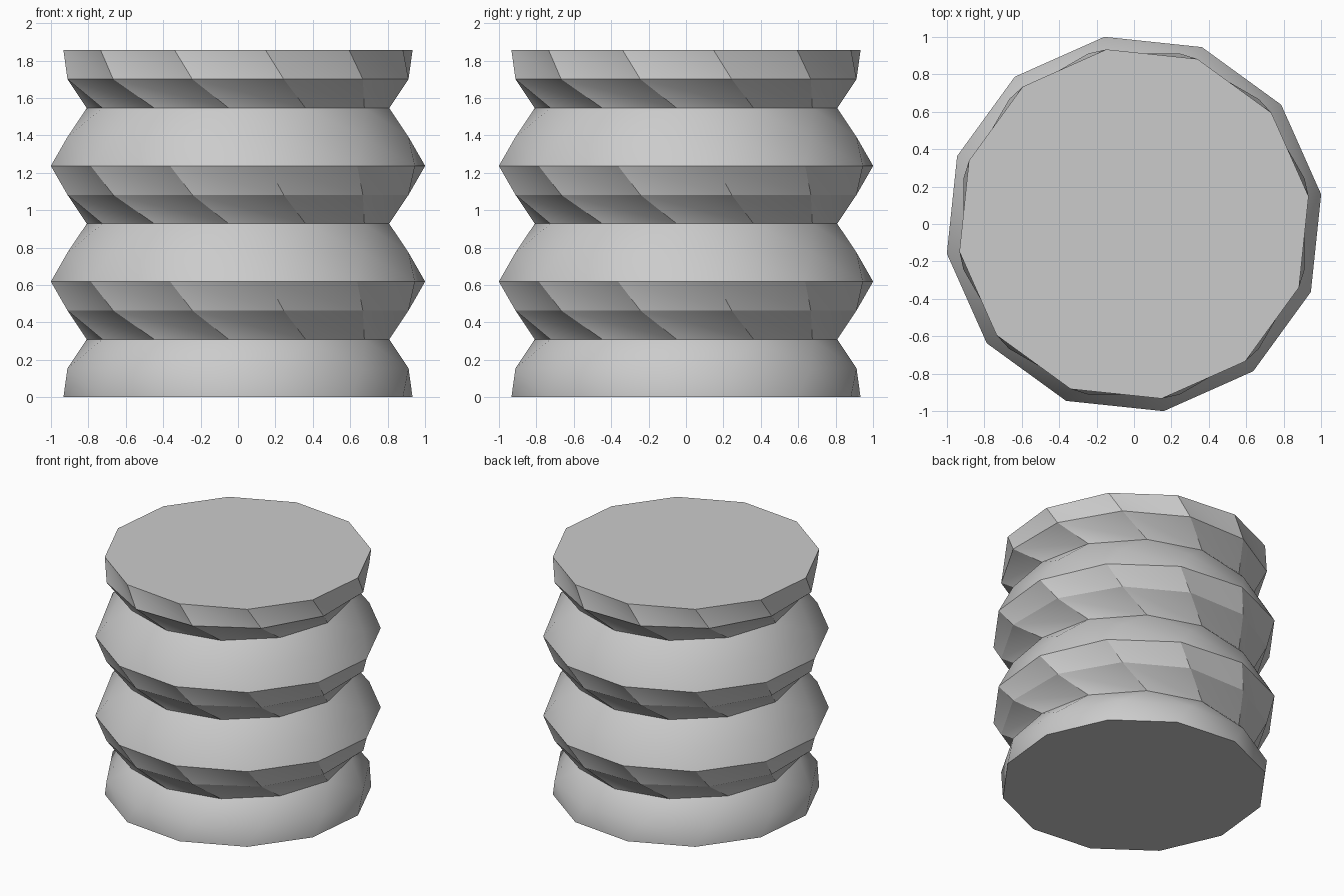
import bpy, bmesh
from math import radians, sin, cos

cube = bpy.data.objects.get("Cube")
if cube:
    bpy.data.objects.remove(cube, do_unlink=True)

SIDES = 12
LEVELS = 13
STEP = 1.855 / (LEVELS - 1)
# Repeating rib profile: crest, shoulder, groove, shoulder (radius, twist in degrees)
RIB = [(1.013, 9), (0.944, 15), (0.81, 26.5), (0.944, 15)]
END_RADIUS = 0.945

grey = bpy.data.materials.new("light grey")
grey.use_nodes = True
grey.diffuse_color = (0.6, 0.6, 0.6, 1)
grey.node_tree.nodes["Principled BSDF"].inputs["Base Color"].default_value = (0.6, 0.6, 0.6, 1)

bm = bmesh.new()

# Stacked twisted rings
rings = []
for level in range(LEVELS):
    radius, twist = RIB[level % 4]
    if level in (0, LEVELS - 1):
        radius = END_RADIUS
    ring = []
    for i in range(SIDES):
        a = radians(twist + i * 360 / SIDES)
        ring.append(bm.verts.new((radius * cos(a), radius * sin(a), level * STEP)))
    rings.append(ring)

# Triangulated walls between neighbouring rings
for low, high in zip(rings, rings[1:]):
    for i in range(SIDES):
        j = (i + 1) % SIDES
        bm.faces.new((low[i], low[j], high[i]))
        bm.faces.new((low[j], high[j], high[i]))

# Flat end caps
bm.faces.new(rings[0][::-1])
bm.faces.new(rings[-1])

mesh = bpy.data.meshes.new("ribbed_column")
bm.to_mesh(mesh)
bm.free()
mesh.materials.append(grey)
column = bpy.data.objects.new("ribbed_column", mesh)
bpy.context.collection.objects.link(column)

# Soft facets with sharp creases
bpy.ops.object.select_all(action='DESELECT')
column.select_set(True)
bpy.context.view_layer.objects.active = column
bpy.ops.object.shade_smooth_by_angle(angle=radians(30))
